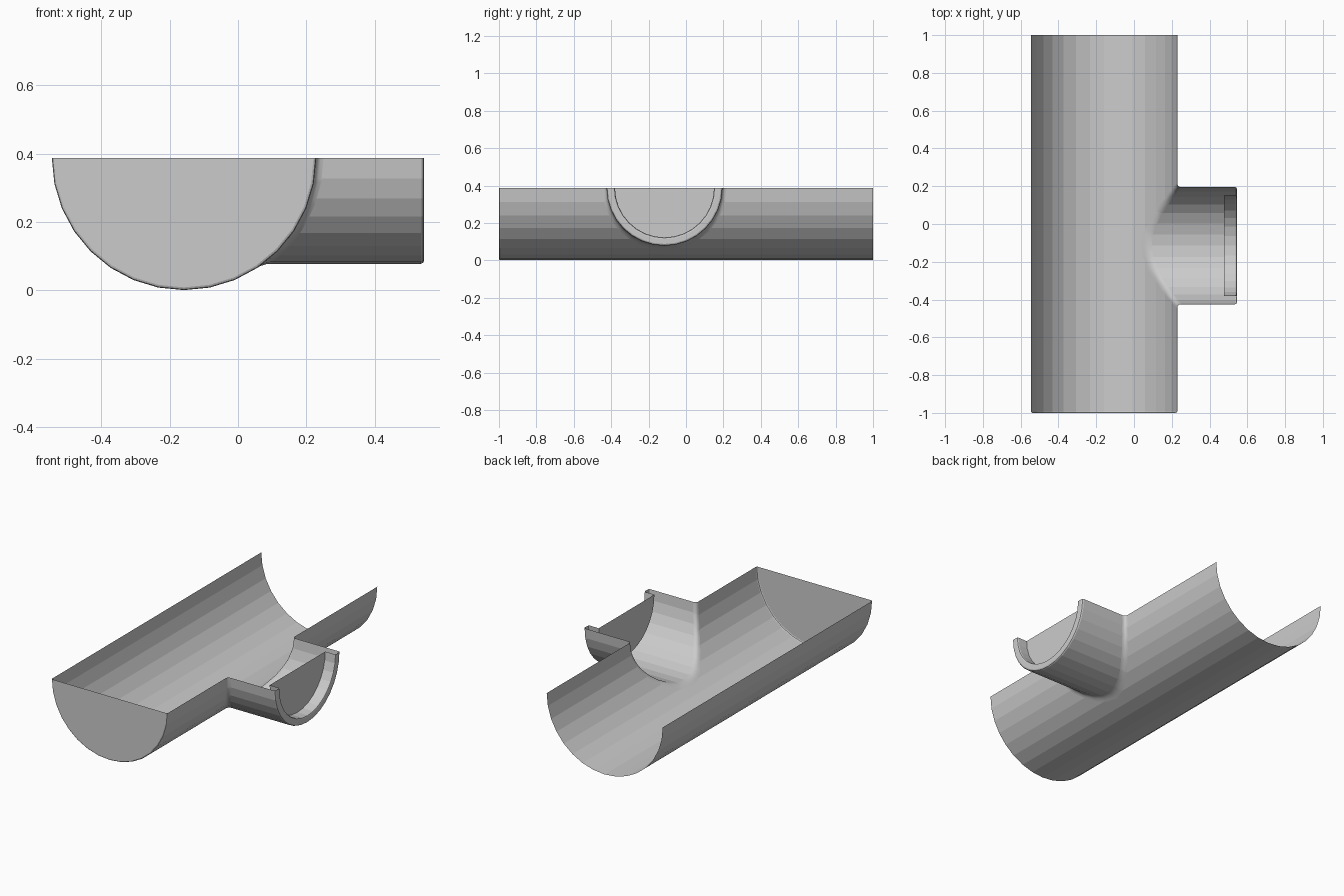
import bpy, bmesh
from math import sin, cos, pi, floor
from mathutils import Vector

if "Cube" in bpy.data.objects:
    bpy.data.objects.remove(bpy.data.objects["Cube"])

N = 16                        # sides per half circle
XC, YC, TOP = -0.158, -0.115, 0.388
R, r, F = 0.387, 0.31, 0.022  # trough radius, branch radius, fillet size
FRONT, BACK, END, BEV = -1.0, 1.0, 0.545, 0.008


def half_poly(rad, t):
    """Point (across, depth) on a faceted half circle at side parameter t."""
    k = min(int(floor(t + 1e-9)), N - 1)
    a, b = k * pi / N, (k + 1) * pi / N
    u = t - k
    return (rad * (cos(a) * (1 - u) + cos(b) * u), rad * (sin(a) * (1 - u) + sin(b) * u))


def wall_x(depth):
    """x of the faceted trough wall at a given depth below the rim."""
    for k in range(N // 2):
        (x0, d0), (x1, d1) = half_poly(R, k), half_poly(R, k + 1)
        if depth <= d1 + 1e-9:
            return XC + x0 + (x1 - x0) * (depth - d0) / (d1 - d0)


def trough_pt(k, y, rad=R):
    x, d = half_poly(rad, k)
    return Vector((XC + x, y, TOP - d))


def branch_pt(t, x, rad=r):
    y, d = half_poly(rad, t)
    return Vector((x, YC + y, TOP - d))


def make(name, faces, smooth=()):
    """Build an object from polygons; face indices in smooth are shaded smooth."""
    bm = bmesh.new()
    for i, pts in enumerate(faces):
        f = bm.faces.new([bm.verts.new(p) for p in pts])
        f.smooth = i in smooth
    bmesh.ops.remove_doubles(bm, verts=bm.verts, dist=1e-5)
    bmesh.ops.recalc_face_normals(bm, faces=bm.faces)
    # face outward (away from the trough axis and the model's inside)
    ref = Vector((XC, 0.1, TOP))
    if sum(f.normal.dot(f.calc_center_median() - ref) * f.calc_area() for f in bm.faces) < 0:
        bmesh.ops.reverse_faces(bm, faces=bm.faces)
    me = bpy.data.meshes.new(name)
    bm.to_mesh(me)
    bm.free()
    ob = bpy.data.objects.new(name, me)
    bpy.context.collection.objects.link(ob)


def loft(rows):
    return [(a[i], a[i + 1], b[i + 1], b[i])
            for a, b in zip(rows, rows[1:]) for i in range(len(a) - 1)]


# Joint outline: branch corners plus crossings with the trough's facet edges
depths = [R * sin(k * pi / N) for k in range(N // 2)]
depths = [d for d in depths if d < r + F]
J = len(depths) - 1
params = {float(k) for k in range(N + 1)}
cross = []
for d in depths:
    for k in range(N // 2):
        d0, d1 = half_poly(r + F, k)[1], half_poly(r + F, k + 1)[1]
        if d0 - 1e-9 <= d < d1:
            t = round(k + (d - d0) / (d1 - d0), 6)
            cross.append(t)
            params |= {t, N - t}
            break
params = sorted(params)


def joint(t, rad):
    return branch_pt(t, wall_x(half_poly(rad, t)[1]), rad)


# Rounded joint between trough and branch
rows = []
for s in (0, 0.25, 0.5, 0.75, 1):
    row = []
    for t in params:
        A, C = joint(t, r + F), joint(t, r)
        B = C + Vector((F, 0, 0))
        row.append(A * (1 - s) ** 2 + C * 2 * s * (1 - s) + B * s * s)
    rows.append(row)
faces = loft(rows)
smooth = set(range(len(faces)))
outer, inner = rows[0], rows[-1]


def span(row, a, b):
    return [p for p, t in zip(row, params) if a - 1e-5 <= t <= b + 1e-5]


# Trough wall, cut open around the joint
Y0 = FRONT + BEV
for k in range(N):
    a0, a1 = trough_pt(k, Y0), trough_pt(k + 1, Y0)
    b0, b1 = trough_pt(k, BACK), trough_pt(k + 1, BACK)
    if k < J:
        t0, t1 = cross[k], cross[k + 1]
        faces.append([b1, b0] + span(outer, t0, t1))
        faces.append([a0, a1] + span(outer, N - t1, N - t0))
    elif k == J:
        faces.append([b1, b0] + span(outer, cross[J], N - cross[J]) + [a0, a1])
    else:
        faces.append([a0, a1, b1, b0])

# Branch pipe
XE = END - 0.01
for k in range(N):
    faces.append(span(inner, k, k + 1) + [branch_pt(k + 1, XE), branch_pt(k, XE)])
make("trough_with_branch", faces, smooth)

# Closed front end with a small rounded edge
ks = range(N + 1)
ends = [[trough_pt(k, y, q) for k in ks] for q, y in
        ((R, Y0), (R - BEV * 0.3, FRONT + BEV * 0.3), (R - BEV, FRONT))]
make("front_end_cap", loft(ends) + [ends[-1]])

# Branch mouth: rounded rim, then a recessed plug
rim = [[branch_pt(k, x, q) for k in ks] for q, x in
       ((r, XE), (r - 0.003, END - 0.003), (r - 0.01, END),
        (0.275, END), (0.268, END - 0.002), (0.265, END - 0.008), (0.265, 0.477))]
make("branch_rim_and_plug", loft(rim) + [rim[-1]])
